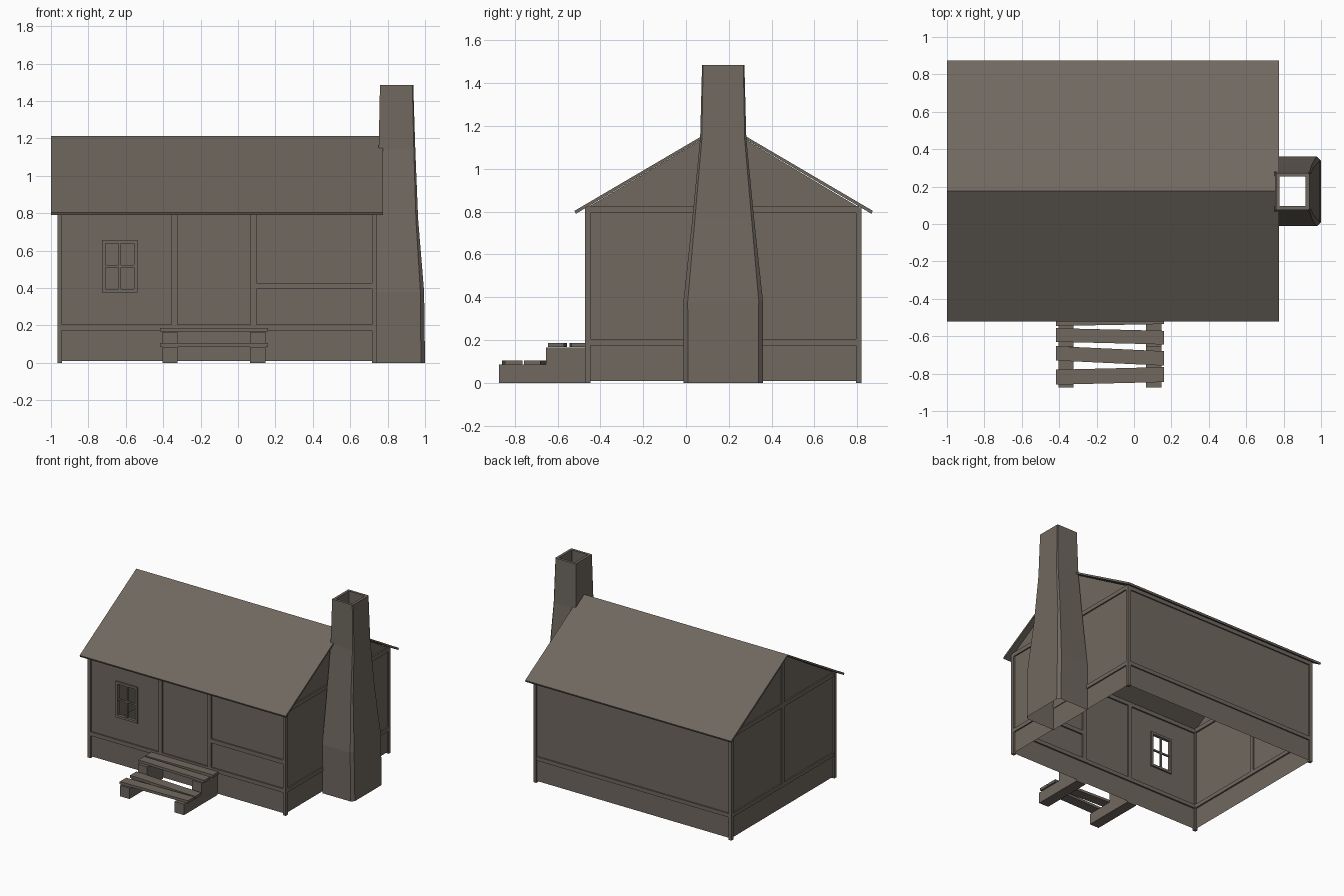
import bpy, bmesh, math

if "Cube" in bpy.data.objects:
    bpy.data.objects.remove(bpy.data.objects["Cube"])

mat = bpy.data.materials.new("weathered taupe")
mat.diffuse_color = (0.160, 0.138, 0.115, 1)
mat.use_nodes = True
mat.node_tree.nodes["Principled BSDF"].inputs["Base Color"].default_value = mat.diffuse_color


def make(name, verts, faces):
    me = bpy.data.meshes.new(name)
    me.from_pydata(verts, [], faces)
    bm = bmesh.new()
    bm.from_mesh(me)
    bmesh.ops.recalc_face_normals(bm, faces=bm.faces)
    bm.to_mesh(me)
    bm.free()
    me.materials.append(mat)
    ob = bpy.data.objects.new(name, me)
    bpy.context.collection.objects.link(ob)
    return ob


def prism(name, poly, axis, a, b):
    """Extrude a 2D outline along an axis from a to b."""
    def place(p, t):
        q = list(p)
        q.insert(axis, t)
        return q
    n = len(poly)
    verts = [place(p, a) for p in poly] + [place(p, b) for p in poly]
    faces = [list(range(n))[::-1], list(range(n, 2 * n))]
    faces += [(i, (i + 1) % n, n + (i + 1) % n, n + i) for i in range(n)]
    return make(name, verts, faces)


def box(name, x, y, z):
    return prism(name, [(x[0], y[0]), (x[1], y[0]), (x[1], y[1]), (x[0], y[1])], 2, *z)


XL, XR, YF, YB = -0.953, 0.73, -0.46, 0.808   # wall planes
MID, RIDGE, EAVE, TOP, D = 0.176, 1.213, 0.79, 0.82, 0.01

# Front wall, built around the window opening
wx, wz = (-0.727, -0.538), (0.377, 0.657)
for i, (x0, x1, z0, z1) in enumerate([
        (XL, wx[0], D, TOP), (wx[1], XR, D, TOP),
        (wx[0], wx[1], D, wz[0]), (wx[0], wx[1], wz[1], TOP)]):
    make(f"front_wall_{i}", [(x0, YF, z0), (x1, YF, z0), (x1, YF, z1), (x0, YF, z1)],
         [(0, 1, 2, 3)])

# Back wall
make("back_wall", [(XL, YB, D), (XR, YB, D), (XR, YB, TOP), (XL, YB, TOP)], [(3, 2, 1, 0)])

# Gable walls with timber framing
for side, x, s in (("left", XL, -1), ("right", XR, 1)):
    make(f"{side}_gable_wall", [(x, YF, D), (x, YB, D), (x, YB, TOP),
                                (x, MID, RIDGE - 0.015), (x, YF, TOP)], [(0, 1, 2, 3, 4)])
    xs = sorted((x - s * 0.012, x + s * 0.01))
    box(f"{side}_sill_beam", xs, (YF, YB), (0.174, 0.204))
    box(f"{side}_tie_beam", xs, (YF, YB), (0.794, 0.826))
    box(f"{side}_king_post", xs, (MID - 0.015, MID + 0.015), (0.19, 1.18))
    # Corner posts
    for end, y, t in (("front", YF, -1), ("back", YB, 1)):
        ys = sorted((y - t * 0.013, y + t * 0.012))
        box(f"{side}_{end}_corner_post", sorted((x - s * 0.013, x + s * 0.012)), ys, (0, TOP))

# Front and back framing
yf, yb = (YF - 0.01, YF + 0.012), (YB - 0.012, YB + 0.01)
box("front_sill_beam", (XL, XR), yf, (0.174, 0.204))
box("back_sill_beam", (XL, XR), yb, (0.174, 0.204))
box("front_top_beam", (XL, XR), yf, (0.79, 0.82))
box("back_top_beam", (XL, XR), yb, (0.79, 0.82))
box("door_post_left", (-0.356, -0.324), yf, (0.19, 0.81))
box("door_post_right", (0.066, 0.098), yf, (0.19, 0.81))
box("front_mid_rail", (0.098, 0.72), yf, (0.395, 0.427))

# Window frame and glazing bars
wy, b = (YF - 0.012, YF + 0.012), 0.018
for i, k in enumerate((0, 1)):
    x0, z0 = (wx[0], wx[1] - b)[k], (wz[0], wz[1] - b)[k]
    box(f"window_jamb_{i}", (x0, x0 + b), wy, wz)
    box(f"window_rail_{i}", (wx[0] + b, wx[1] - b), wy, (z0, z0 + b))
cx, cz = sum(wx) / 2, sum(wz) / 2
by = (YF - 0.006, YF + 0.006)
box("window_bar_vertical", (cx - 0.007, cx + 0.007), by, (wz[0] + b, wz[1] - b))
box("window_bar_horizontal", (wx[0] + b, wx[1] - b), by, (cz - 0.006, cz + 0.006))

# Roof: one thin folded sheet
h, t = 0.697, 0.014
prism("roof", [(MID - h, EAVE + t), (MID, RIDGE), (MID + h, EAVE + t),
               (MID + h - 0.006, EAVE), (MID, RIDGE - t), (MID - h + 0.006, EAVE)],
      0, -1.0, 0.775)

# Chimney: tapered hollow shaft with chamfered outer corners and a thick rim
rings = [(0, 0.735, 1.0, -0.012, 0.36, 0.022), (0.38, 0.735, 0.995, -0.012, 0.36, 0.02),
         (0.77, 0.744, 0.963, 0.03, 0.318, 0.012), (1.14, 0.752, 0.948, 0.066, 0.282, 0.008),
         (1.485, 0.759, 0.937, 0.075, 0.273, 0.005),
         (1.485, 0.779, 0.917, 0.095, 0.253, 0.003), (1.36, 0.777, 0.919, 0.093, 0.255, 0.003)]
verts, faces, n = [], [], 6
for z, x0, x1, y0, y1, c in rings:
    verts += [(x0, y0, z), (x1 - c, y0, z), (x1, y0 + c, z),
              (x1, y1 - c, z), (x1 - c, y1, z), (x0, y1, z)]
for r in range(len(rings) - 1):
    for i in range(n):
        j = (i + 1) % n
        faces.append((r * n + i, r * n + j, r * n + n + j, r * n + n + i))
make("chimney", verts, faces)

# Porch steps: two stringers and four crooked planks
for side, x in (("left", (-0.404, -0.324)), ("right", (0.064, 0.146))):
    prism(f"{side}_step_stringer", [(-0.873, 0), (-0.873, 0.085), (-0.655, 0.085),
                                    (-0.655, 0.166), (YF, 0.166), (YF, 0)], 0, *x)
planks = [(-0.859, -0.845, 0.08, 0.085), (-0.73, -0.757, 0.077, 0.085),
          (-0.63, -0.644, 0.073, 0.167), (-0.545, -0.535, 0.075, 0.167)]
for i, (yl, yr, w, z) in enumerate(planks):
    prism(f"step_plank_{i}", [(-0.418, yl), (0.16, yr), (0.16, yr + w), (-0.418, yl + w)],
          2, z, z + 0.02)
